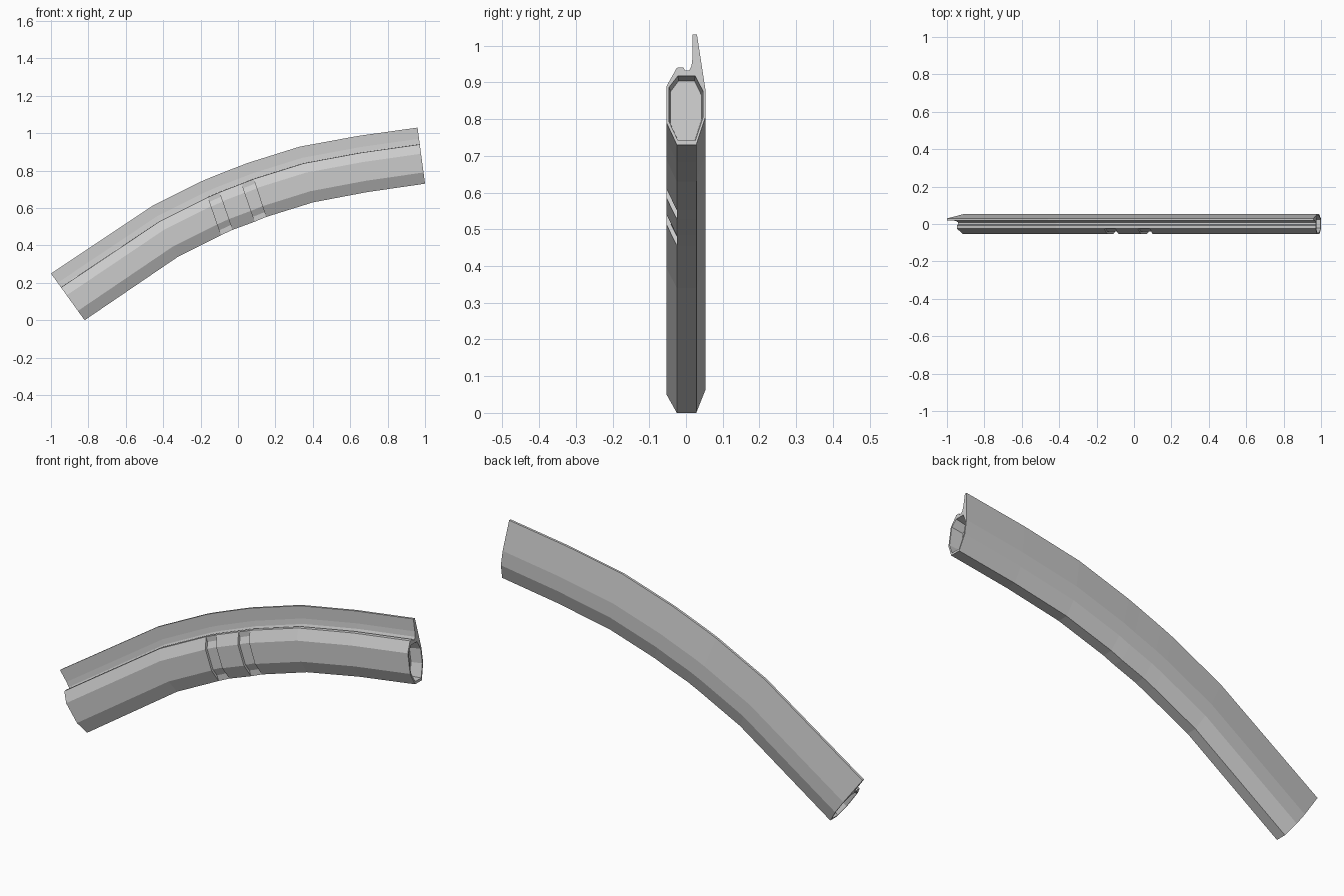
import bpy, bmesh
from mathutils import Vector

if "Cube" in bpy.data.objects:
    bpy.data.objects.remove(bpy.data.objects["Cube"])

H = 0.30  # full height of the section, lower edge to fin tip


def place(section, lo, hi):
    """Put a (y, v) section on the line from lo to hi in the xz plane."""
    a, b = Vector(lo), Vector(hi)
    ring = []
    for y, v in section:
        p = a.lerp(b, v / H)
        ring.append(Vector((p.x, y, p.y)))
    return ring


def loft(name, rings):
    bm = bmesh.new()
    rows = [[bm.verts.new(p) for p in ring] for ring in rings]
    n = len(rows[0])
    for r, s in zip(rows, rows[1:]):
        for i in range(n):
            j = (i + 1) % n
            bm.faces.new((r[i], r[j], s[j], s[i]))
    bm.faces.new(rows[0])
    bm.faces.new(rows[-1])
    bmesh.ops.remove_doubles(bm, verts=bm.verts[:], dist=1e-5)
    bmesh.ops.recalc_face_normals(bm, faces=bm.faces[:])
    mesh = bpy.data.meshes.new(name)
    bm.to_mesh(mesh)
    bm.free()
    ob = bpy.data.objects.new(name, mesh)
    bpy.context.collection.objects.link(ob)
    return ob


# Section: front half (plain or grooved), then channel, fin and back
plain_front = [(-.025, 0), (-.025, 0), (-.053, .06), (-.053, .16), (-.025, .21), (-.025, .21)]
groove_front = [(-.025, 0), (-.025, .027), (-.041, .06), (-.041, .158), (-.025, .185), (-.025, .21)]
back = [(-.007, .211), (-.003, .203), (.009, .203), (.015, .215), (.018, .24),
        (.018, .30), (.030, .30), (.053, .15), (.053, .075), (.028, 0)]
plain, grooved = plain_front + back, groove_front + back

# Stations along the bend: lower point, upper point, groove edge type
stations = [
    ((-.82, 0), (-1, .25), ""),
    ((-.32, .34), (-.46, .61), ""),
    ((-.09, .455), (-.19, .745), "start"),
    ((-.03, .483), (-.13, .770), "end"),
    ((.09, .527), (-.01, .817), "start"),
    ((.15, .552), (.055, .842), "end"),
    ((.40, .63), (.33, .928), ""),
    ((.69, .685), (.64, .985), ""),
    ((1, .73), (.96, 1.03), ""),
]
rings = []
for lo, hi, kind in stations:
    sections = {"": [plain], "start": [plain, grooved], "end": [grooved, plain]}[kind]
    rings += [place(s, lo, hi) for s in sections]
beam = loft("curved_rail", rings)

# Tapered octagonal recess in each end
socket = [(-.022, .012), (-.046, .063), (-.046, .157), (-.022, .188),
          (.025, .188), (.046, .147), (.046, .075), (.025, .012)]
for name, end, nxt in (("left_recess", 0, 1), ("right_recess", -1, -2)):
    lo, hi = Vector(stations[end][0]), Vector(stations[end][1])
    step = (Vector(stations[nxt][0]) - lo).normalized()
    cut_rings = []
    for depth, scale in ((-.01, 1.015), (.06, .91)):
        sec = [(y * scale, .1 + (v - .1) * (1 + (scale - 1) * .6)) for y, v in socket]
        cut_rings.append(place(sec, lo + step * depth, hi + step * depth))
    cutter = loft(name, cut_rings)
    cutter.hide_render = True
    cutter.display_type = 'WIRE'
    mod = beam.modifiers.new(name, 'BOOLEAN')
    mod.operation = 'DIFFERENCE'
    mod.solver = 'EXACT'
    mod.object = cutter
